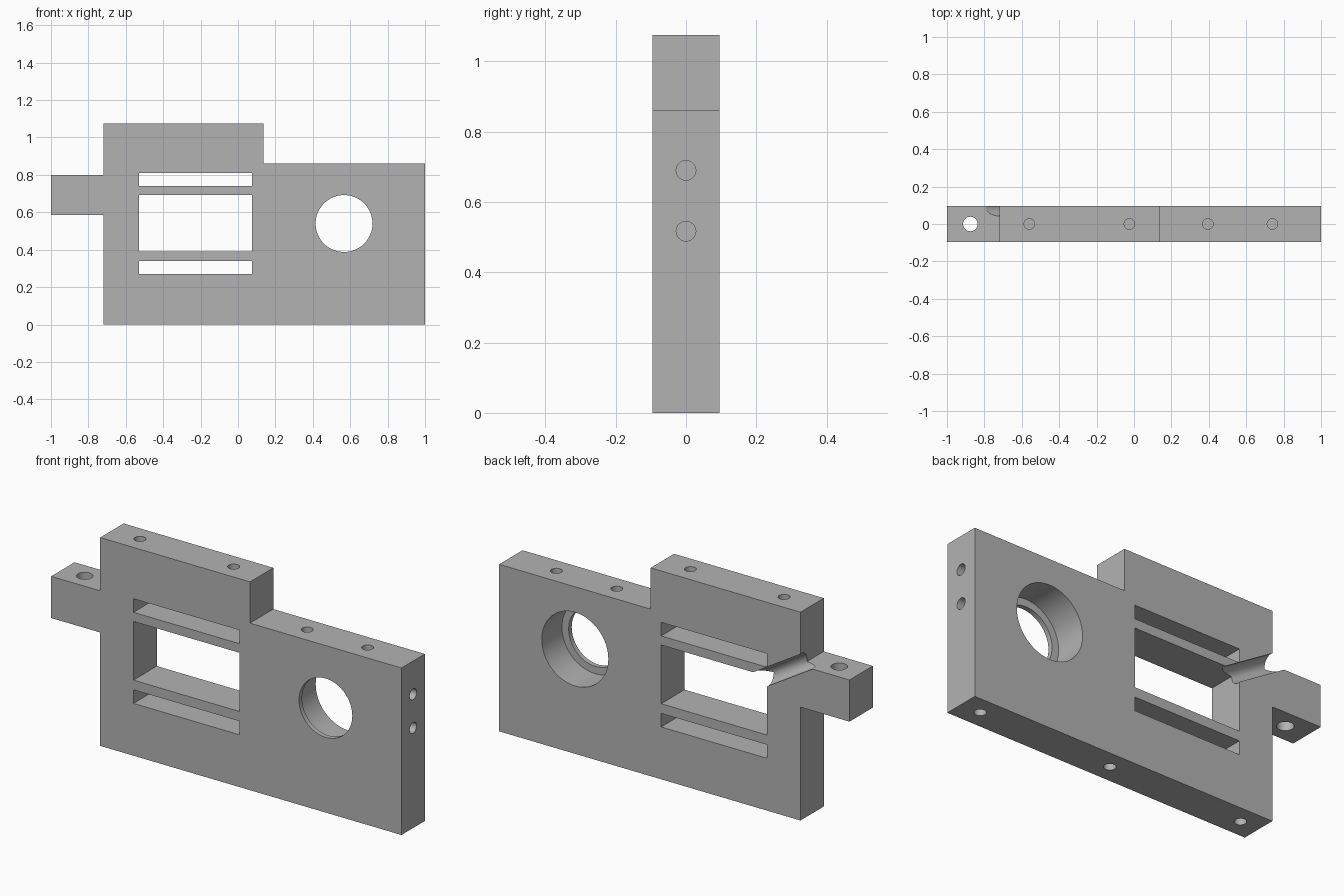
import bpy, bmesh, math
from mathutils import Vector, Matrix

if "Cube" in bpy.data.objects:
    bpy.data.objects.remove(bpy.data.objects["Cube"], do_unlink=True)

HALF = 0.095  # half the plate thickness

# Single grey material
grey = bpy.data.materials.new("machined_grey")
grey.use_nodes = True
grey.diffuse_color = (0.45, 0.45, 0.45, 1)
grey.node_tree.nodes["Principled BSDF"].inputs["Base Color"].default_value = (0.45, 0.45, 0.45, 1)


def make_object(name, bm):
    bmesh.ops.recalc_face_normals(bm, faces=bm.faces)
    mesh = bpy.data.meshes.new(name)
    bm.to_mesh(mesh)
    bm.free()
    mesh.materials.append(grey)
    obj = bpy.data.objects.new(name, mesh)
    bpy.context.collection.objects.link(obj)
    return obj


def plate(name, outline, half):
    """Extrude an x-z outline along y."""
    bm = bmesh.new()
    face = bm.faces.new([bm.verts.new((x, -half, z)) for x, z in outline])
    new = bmesh.ops.extrude_face_region(bm, geom=[face])["geom"]
    moved = [v for v in new if isinstance(v, bmesh.types.BMVert)]
    bmesh.ops.translate(bm, verts=moved, vec=(0, 2 * half, 0))
    return make_object(name, bm)


def rod(name, start, end, radius, sides=32):
    """Cylinder running from start to end."""
    start, end = Vector(start), Vector(end)
    axis = end - start
    turn = Vector((0, 0, 1)).rotation_difference(axis).to_matrix().to_4x4()
    bm = bmesh.new()
    bmesh.ops.create_cone(bm, cap_ends=True, segments=sides, radius1=radius, radius2=radius,
                          depth=axis.length,
                          matrix=Matrix.Translation((start + end) / 2) @ turn)
    return make_object(name, bm)


def cut(target, cutter):
    """Subtract the cutter for good and remove it."""
    cutter.hide_render = True
    mod = target.modifiers.new("cut", "BOOLEAN")
    mod.operation, mod.solver, mod.object = "DIFFERENCE", "EXACT", cutter
    bpy.context.view_layer.objects.active = target
    bpy.ops.object.modifier_apply(modifier=mod.name)
    bpy.data.objects.remove(cutter, do_unlink=True)


# Stepped plate with a side tab
body = plate("mounting_plate", [
    (-0.72, 0), (1, 0), (1, 0.862), (0.135, 0.862), (0.135, 1.075), (-0.72, 1.075),
    (-0.72, 0.8), (-1, 0.8), (-1, 0.585), (-0.72, 0.585)], HALF)

# Central window with a slot above and below
for low, high in ((0.27, 0.34), (0.39, 0.693), (0.74, 0.81)):
    cut(body, plate("slot_cutter", [(-0.53, low), (0.075, low), (0.075, high), (-0.53, high)], 0.2))

# Round opening, counterbored from the back to leave a thin front lip
cut(body, rod("opening_cutter", (0.567, -0.2, 0.54), (0.567, 0.2, 0.54), 0.152, 64))
cut(body, rod("counterbore_cutter", (0.567, -0.07, 0.54), (0.567, 0.2, 0.54), 0.19, 64))

# Hole through the tab
cut(body, rod("tab_hole_cutter", (-0.875, 0, 0.5), (-0.875, 0, 0.9), 0.039))

# Blind screw holes in the top, bottom and left edges
DEPTH, R = 0.15, 0.028
for x, top in ((-0.56, 1.075), (-0.025, 1.075), (0.395, 0.862), (0.74, 0.862)):
    cut(body, rod("top_hole_cutter", (x, 0, top - DEPTH), (x, 0, top + 0.05), R))
for x in (-0.615, 0.14, 0.89):
    cut(body, rod("bottom_hole_cutter", (x, 0, -0.05), (x, 0, DEPTH), R))
for z in (0.517, 0.69):
    cut(body, rod("side_hole_cutter", (1 - DEPTH, 0, z), (1.05, 0, z), R))

# Sloping cable groove in the back, from the window up to the tab
middle = Vector((-0.625, HALF - 0.01, 0.75))
along = Vector((math.cos(math.radians(31.5)), 0, -math.sin(math.radians(31.5))))
cut(body, rod("groove_cutter", middle - along * 0.3, middle + along * 0.3, 0.044))

# Smooth bores, sharp edges
bpy.ops.object.select_all(action="DESELECT")
body.select_set(True)
bpy.context.view_layer.objects.active = body
bpy.ops.object.shade_smooth_by_angle(angle=math.radians(30))
